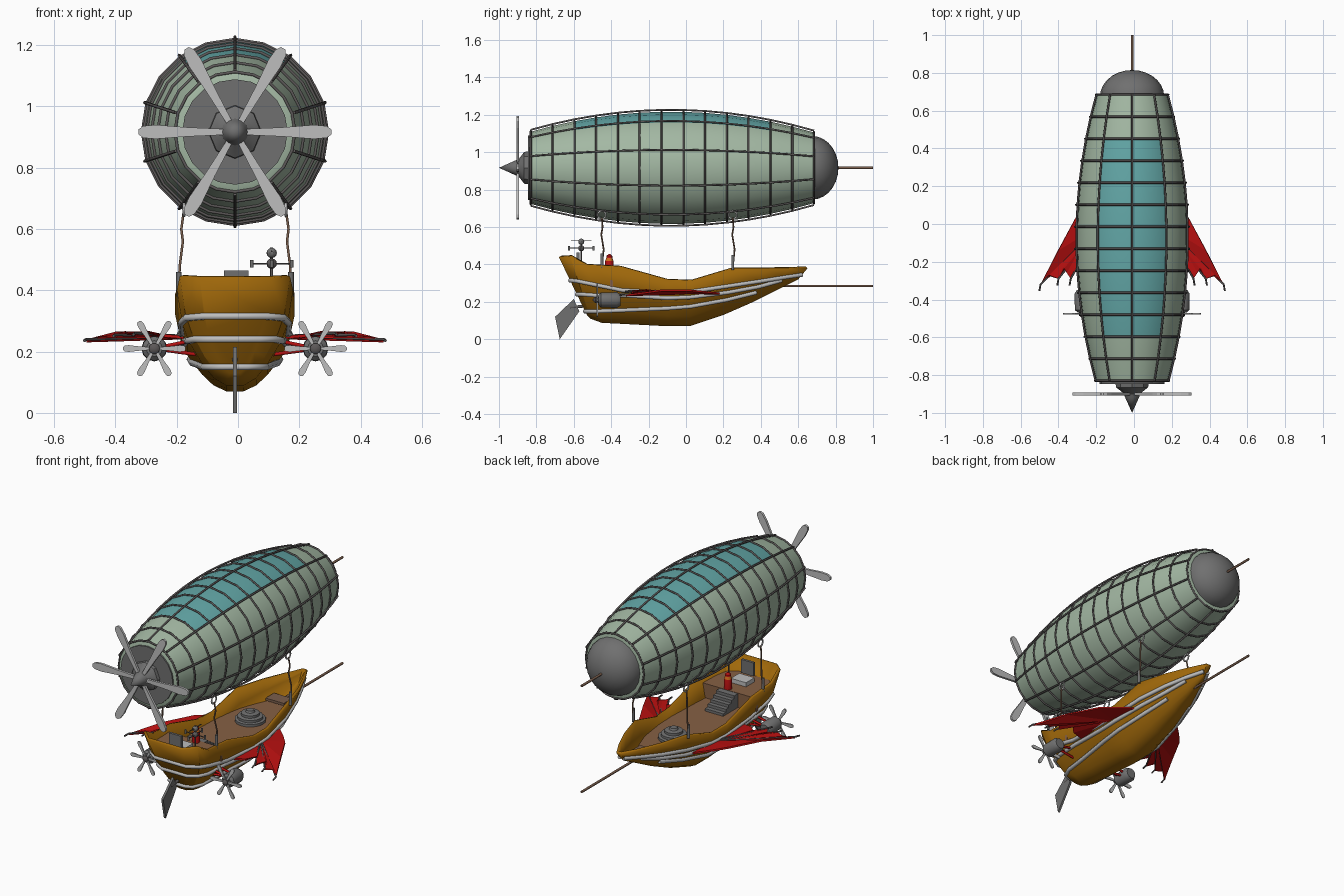
import bpy, bmesh, math
from mathutils import Vector

if "Cube" in bpy.data.objects:
    bpy.data.objects.remove(bpy.data.objects["Cube"])

CX, AZ = -0.01, 0.917          # centre line and height of the balloon axis


def mat(name, r, g, b):
    m = bpy.data.materials.new(name)
    lin = [(c / 255 / 12.92 if c < 11 else ((c / 255 + 0.055) / 1.055) ** 2.4) for c in (r, g, b)]
    m.diffuse_color = (*lin, 1)
    m.use_nodes = True
    m.node_tree.nodes["Principled BSDF"].inputs["Base Color"].default_value = m.diffuse_color
    return m


FABRIC, TEAL = mat("sage_fabric", 163, 184, 163), mat("teal_panel", 98, 166, 166)
METAL, FRAME = mat("grey_metal", 112, 112, 112), mat("dark_frame", 92, 88, 88)
LIGHT, RED = mat("light_grey", 190, 190, 190), mat("red_canvas", 185, 16, 16)
HULL, DECK = mat("ochre_wood", 160, 104, 10), mat("deck_brown", 134, 96, 68)
ROPE, ORANGE = mat("rope_brown", 122, 94, 76), mat("orange_paint", 215, 110, 30)


def finish(name, bm, *mats, smooth=True):
    me = bpy.data.meshes.new(name)
    bm.to_mesh(me)
    bm.free()
    ob = bpy.data.objects.new(name, me)
    bpy.context.collection.objects.link(ob)
    for m in mats:
        me.materials.append(m)
    if smooth:
        bpy.ops.object.select_all(action='DESELECT')
        bpy.context.view_layer.objects.active = ob
        ob.select_set(True)
        bpy.ops.object.shade_smooth_by_angle(angle=math.radians(32))
    return ob


def lathe(name, prof, loc, axis, n, *mats, rule=None):
    """Turn (radius, position) pairs around the y or z axis."""
    bm = bmesh.new()
    rings = []
    for r, h in prof:
        ring = []
        for i in range(n):
            a = 2 * math.pi * i / n
            c, s = r * math.cos(a), r * math.sin(a)
            p = (c, h, s) if axis == 'y' else (c, s, h)
            ring.append(bm.verts.new(Vector(p) + Vector(loc)))
        rings.append(ring)
    for a, b in zip(rings, rings[1:]):
        for i in range(n):
            bm.faces.new((a[i], a[(i + 1) % n], b[(i + 1) % n], b[i]))
    bm.faces.new(rings[0])
    bm.faces.new(rings[-1])
    bmesh.ops.remove_doubles(bm, verts=bm.verts, dist=1e-5)
    bmesh.ops.recalc_face_normals(bm, faces=bm.faces)
    if rule:
        for f in bm.faces:
            f.material_index = rule(f.calc_center_median())
    return finish(name, bm, *mats)


def rods(name, paths, r, m, cyclic=False, res=1):
    cu = bpy.data.curves.new(name, 'CURVE')
    cu.dimensions, cu.bevel_depth, cu.bevel_resolution, cu.use_fill_caps = '3D', r, res, True
    for path in paths:
        sp = cu.splines.new('POLY')
        sp.points.add(len(path) - 1)
        sp.use_cyclic_u = cyclic
        for q, p in zip(sp.points, path):
            q.co = (*p, 1)
    cu.materials.append(m)
    ob = bpy.data.objects.new(name, cu)
    bpy.context.collection.objects.link(ob)
    bpy.ops.object.select_all(action='DESELECT')
    bpy.context.view_layer.objects.active = ob
    ob.select_set(True)
    bpy.ops.object.convert(target='MESH')


def prism(bm, pts, offset):
    """Solid plate from an outline and a thickness vector."""
    off = Vector(offset)
    a = [bm.verts.new(Vector(p) - off / 2) for p in pts]
    b = [bm.verts.new(Vector(p) + off / 2) for p in pts]
    fs = [bm.faces.new(a), bm.faces.new(b[::-1])]
    for i in range(len(a)):
        j = (i + 1) % len(a)
        fs.append(bm.faces.new((a[i], b[i], b[j], a[j])))
    bmesh.ops.recalc_face_normals(bm, faces=fs)


def box(name, lo, hi, m):
    bm = bmesh.new()
    z = (lo[2] + hi[2]) / 2
    prism(bm, [(lo[0], lo[1], z), (hi[0], lo[1], z), (hi[0], hi[1], z), (lo[0], hi[1], z)], (0, 0, hi[2] - lo[2]))
    finish(name, bm, m, smooth=False)


def propeller(name, loc, R, w, thick):
    bm = bmesh.new()
    shape = [(0.08, .2), (0.5, .33), (0.82, .5), (0.95, .42), (1, .18)]
    outline = [(r * R, k * w) for r, k in shape] + [(r * R, -k * w) for r, k in shape[::-1]]
    for k in range(6):
        c, s = math.cos(k * math.pi / 3), math.sin(k * math.pi / 3)
        prism(bm, [(loc[0] + r * c - t * s, loc[1], loc[2] + r * s + t * c) for r, t in outline], (0, thick, 0))
    finish(name, bm, LIGHT, smooth=False)


# --- Balloon ---
def radius(y):
    return 0.30 - 0.19 * (y + 0.08) ** 2


ring_y = [-0.83 + 0.1165 * i for i in range(14)]
lathe("balloon_skin", [(0.17, -0.838)] + [(radius(y), y) for y in ring_y] + [(0.16, 0.69)], (CX, 0, AZ), 'y', 20,
      FABRIC, TEAL, rule=lambda c: int(ring_y[2] < c.y < ring_y[11]
                                       and math.atan2(c.z - AZ, abs(c.x - CX)) > math.radians(54)))


def skin(y, deg, lift=0.006):
    a, r = math.radians(deg), radius(y) + lift
    return (CX + r * math.cos(a), y, AZ + r * math.sin(a))


rods("frame_rings", [[skin(y, 18 * k, 0.003) for k in range(20)] for y in ring_y], 0.0055, FRAME, True)
rods("frame_bars", [[skin(y, 18 + 36 * k, 0.01) for y in ring_y] for k in range(10)], 0.0055, FRAME)
nose = [(0.17 * math.cos(a * math.pi / 14), 0.675 + 0.14 * math.sin(a * math.pi / 14)) for a in range(8)]
lathe("nose_cap", nose, (CX, 0, AZ), 'y', 20, METAL)
rods("nose_pole", [[(CX, 0.80, AZ), (CX, 1.0, AZ)]], 0.007, ROPE)
lathe("end_plate", [(0.172, -0.835), (0.172, -0.846)], (CX, 0, AZ), 'y', 20, METAL)
lathe("propeller_mount", [(0.088, -0.84), (0.085, -0.865), (0.055, -0.888), (0.03, -0.91)], (CX, 0, AZ), 'y', 8, METAL)
lathe("spinner", [(0.03, -0.885), (0.044, -0.90), (0.036, -0.92), (0.0, -1.0)], (CX, 0, AZ), 'y', 12, METAL)
propeller("main_propeller", (CX, -0.90, AZ), 0.315, 0.046, 0.014)

# --- Hull: stations of keel y, keel z, rail y, rail z, half width ---
ST = [(-.53, .13, -.68, .44, .115), (-.51, .11, -.62, .445, .18), (-.45, .088, -.53, .40, .19),
      (-.33, .082, -.35, .39, .195), (-.1, .07, -.1, .32, .195), (.02, .07, .03, .315, .19),
      (.2, .13, .25, .38, .175), (.36, .20, .42, .38, .125), (.48, .26, .55, .38, .07), (.60, .32, .65, .38, .015)]
SEC = [(0, .14), (.08, .36), (.22, .55), (.46, .79), (.64, .9), (1, 1)]


def station(s):
    i = min(int(s), len(ST) - 2)
    return [a + (b - a) * (s - i) for a, b in zip(ST[i], ST[i + 1])]


def hull_point(s, t, side=1, grow=0.0):
    yb, zb, yt, zt, w = station(s)
    for (t0, f0), (t1, f1) in zip(SEC, SEC[1:]):
        if t <= t1:
            break
    f = f0 + (f1 - f0) * (t - t0) / (t1 - t0)
    return (CX + side * (w * f + grow), yb + (yt - yb) * t, zb + (zt - zb) * t)


def hull_at(s, z, side=1, grow=0.0):
    _, zb, _, zt, _ = station(s)
    return hull_point(s, min(1, max(0, (z - zb) / (zt - zb))), side, grow)


bm = bmesh.new()
loops = [[bm.verts.new(hull_point(s, t, 1)) for t, _ in SEC[::-1]] + [bm.verts.new(hull_point(s, t, -1)) for t, _ in SEC]
         for s in range(len(ST))]
for a, b in zip(loops, loops[1:]):
    for i in range(len(a) - 1):
        bm.faces.new((a[i], a[i + 1], b[i + 1], b[i]))
bm.faces.new(loops[0])
bm.faces.new(loops[-1])
bmesh.ops.recalc_face_normals(bm, faces=bm.faces)
if min(bm.faces, key=lambda f: f.calc_center_median().z).normal.z > 0:
    bmesh.ops.reverse_faces(bm, faces=bm.faces)
hull = finish("hull", bm, HULL)
sol = hull.modifiers.new("planking", 'SOLIDIFY')
sol.thickness, sol.offset = 0.016, -1


# Decks, raised at the stern
def deck(name, s0, s1, z):
    ss = [s0 + (s1 - s0) * i / 12 for i in range(13)]
    bm = bmesh.new()
    rows = [[bm.verts.new(hull_at(s, max(z, station(s)[1] + .02), k, -0.005)) for k in (1, -1)] for s in ss]
    for a, b in zip(rows, rows[1:]):
        bm.faces.new((a[0], b[0], b[1], a[1]))
    finish(name, bm, DECK, smooth=False)


deck("main_deck", 2.5, 8.7, 0.275)
deck("stern_deck", 0.05, 2.7, 0.36)
box("bulkhead", (CX - .18, -.405, .27), (CX + .18, -.39, .36), DECK)
box("bow_bench", (CX - .06, .36, .29), (CX + .06, .44, .305), ROPE)

# Trim bands wrapping round the stern
for name, zs in (("upper_band", [.315, .31, .295, .262, .25, .255, .285, .31, .33, .345]),
                 ("middle_band", [.24, .24, .235, .235, .22, .225, .25, .28, .315]),
                 ("lower_band", [.15, .15, .15, .155, .165, .175, .21, .25])):
    half = [[hull_at(s, z, k, 0.002) for s, z in enumerate(zs)] for k in (1, -1)]
    rods(name, [half[0][::-1] + half[1]], 0.012, LIGHT)

# Rudder and bowsprit
bm = bmesh.new()
prism(bm, [(CX, -.70, .12), (CX, -.60, .215), (CX, -.57, .15), (CX, -.675, 0)], (.013, 0, 0))
finish("rudder", bm, METAL, smooth=False)
rods("rudder_post", [[(CX, -.62, .17), (CX, -.52, .18)]], .009, FRAME)
rods("bowsprit", [[(CX, .42, .285), (CX, 1.0, .285)]], .007, ROPE)

# Wings, engines and suspension on both sides
WING = [(.16, .18, .25), (.24, .10, .258), (.30, .03, .265), (.39, -.14, .265), (.485, -.32, .24), (.44, -.27, .25),
        (.39, -.29, .255), (.365, -.23, .26), (.325, -.29, .26), (.29, -.21, .26), (.24, -.26, .258), (.15, -.28, .25)]
for side, word in ((1, "right"), (-1, "left")):
    def P(x, y, z):
        return (CX + side * x, y, z)
    bm = bmesh.new()
    vs = [bm.verts.new(P(*p)) for p in WING]
    root = bm.verts.new(P(.16, .0, .25))
    for i in range(len(vs) - 1):
        bm.faces.new((root, vs[i], vs[i + 1]))
    bmesh.ops.recalc_face_normals(bm, faces=bm.faces)
    wing = finish(word + "_wing", bm, RED, smooth=False)
    wing.modifiers.new("cloth", 'SOLIDIFY').thickness = 0.01
    rods(word + "_wing_spars", [[P(.16, .0, .25), P(*WING[i]), P(WING[i][0] + .006, WING[i][1] - .035, WING[i][2] - .004)]
                                for i in (4, 6, 8)], .005, FRAME)
    ex, ez = CX + side * .263, .21
    lathe(word + "_engine", [(.026, -.468), (.04, -.455), (.042, -.37), (.03, -.35)], (ex, 0, ez), 'y', 12, METAL)
    lathe(word + "_engine_hub", [(0, -.50), (.018, -.485), (.018, -.46)], (ex, 0, ez), 'y', 10, FRAME)
    propeller(word + "_engine_propeller", (ex, -.475, ez), .102, .022, .008)
    rods(word + "_engine_struts", [[P(.12, y, z), (ex, y, ez)] for y, z in ((-.43, .24), (-.38, .24), (-.40, .19))],
         .007, RED)
    ropes, clamps, eyes = [], [], []
    for y, rail in ((-.45, .39), (.25, .38)):
        ropes.append([P(.185, y, rail), P(.18, y + .01, .48), P(.17, y - .003, .56), P(.175, y + .004, .60), P(.168, y, .65)])
        clamps.append([P(.183, y, rail - .01), P(.183, y, rail + .07)])
        eyes.append([P(.166, y + .022 * math.cos(a * .5236), .665 + .022 * math.sin(a * .5236)) for a in range(12)])
    rods(word + "_ropes", ropes, .0045, ROPE)
    rods(word + "_rope_clamps", clamps, .009, METAL)
    rods(word + "_rope_rings", eyes, .005, LIGHT, True)

# --- Deck fittings ---
dome = [(.085, 0), (.085, .015), (.07, .018), (.07, .032), (.05, .036), (.05, .05), (.025, .054), (.02, .065)]
lathe("stepped_hatch", dome, (CX, .13, .275), 'z', 16, METAL)
for i in range(5):
    box("stair_%d" % (i + 1), (CX - .06, -.39, .275), (CX + .06, -.25 - .026 * i, .29 + .017 * i), METAL)
lathe("boiler", [(.022, 0), (.022, .06), (.016, .075), (.016, .085), (.005, .095)], (CX + .02, -.41, .36), 'z', 12,
      ORANGE, RED, rule=lambda c: int(.375 < c.z < .40 or c.z > .43))
box("console", (CX - .05, -.56, .36), (CX + .05, -.48, .385), LIGHT)
box("console_screen", (CX - .035, -.585, .385), (CX + .045, -.57, .465), METAL)

# Wind instrument
ix, iy = CX + .12, -.56
rods("wind_mast", [[(ix, iy, .36), (ix, iy, .54)]], .005, FRAME)
rods("wind_arms", [[(ix - .065, iy, .487), (ix + .065, iy, .487)], [(ix, iy - .065, .487), (ix, iy + .065, .487)],
                   [(ix, iy - .055, .527), (ix, iy + .055, .527)]], .003, FRAME)
rods("wind_cups", [[(ix + dx, iy + dy, .475), (ix + dx, iy + dy, .499)]
                   for dx, dy in ((.065, 0), (-.065, 0), (0, .065), (0, -.065))], .006, METAL)
ball = [(.017 * math.sin(k * math.pi / 6), -.017 * math.cos(k * math.pi / 6)) for k in range(7)]
lathe("wind_ball", ball, (ix, iy, .522), 'z', 10, METAL)
lathe("wind_hub", ball, (ix, iy, .487), 'z', 10, FRAME)
